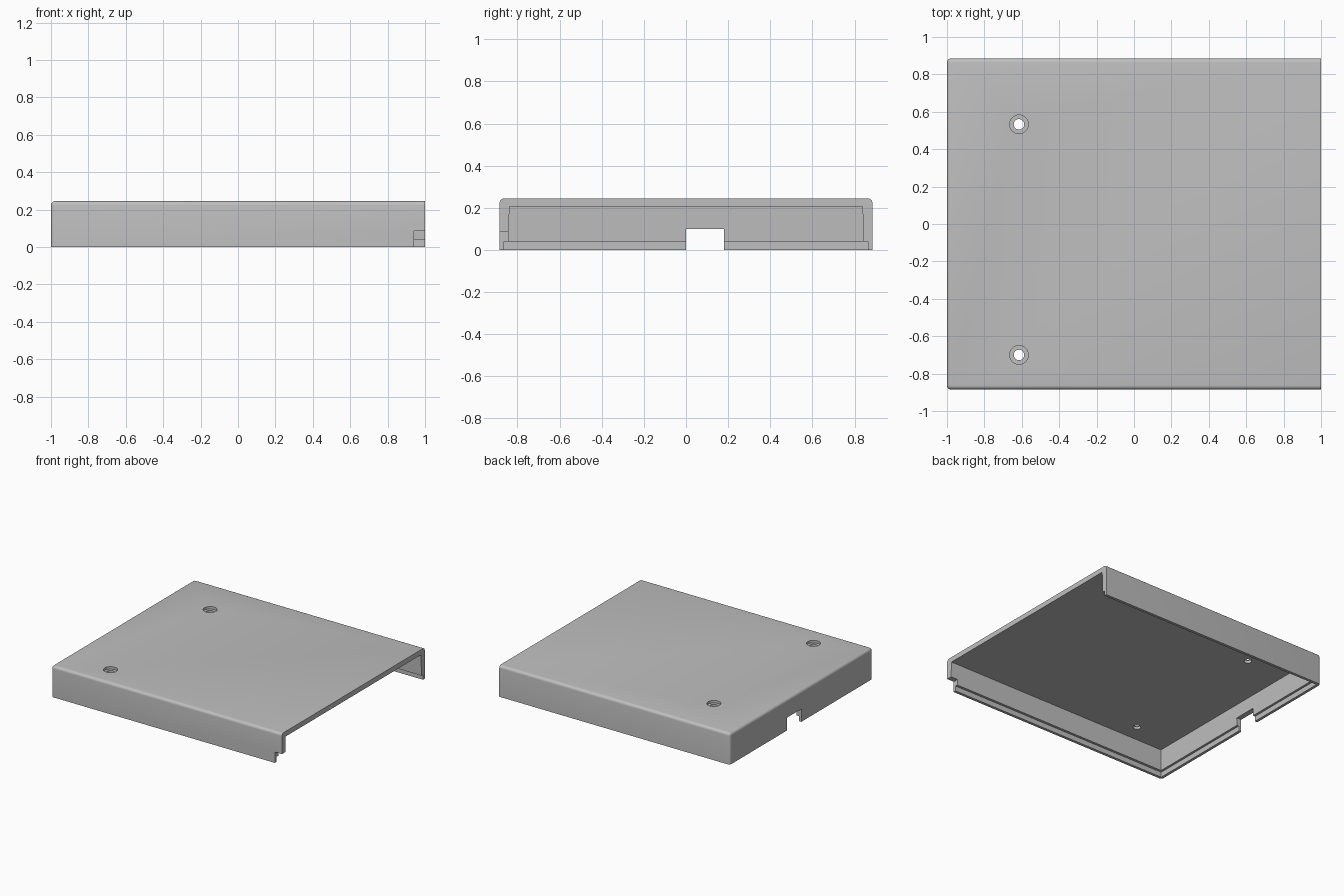
import bpy, bmesh
from mathutils import Matrix

cube = bpy.data.objects.get("Cube")
if cube:
    bpy.data.objects.remove(cube, do_unlink=True)

grey = bpy.data.materials.new("plain grey")
grey.use_nodes = True
colour = (0.52, 0.52, 0.52, 1)
grey.diffuse_color = colour
grey.node_tree.nodes["Principled BSDF"].inputs["Base Color"].default_value = colour


def add_object(name, bm):
    bmesh.ops.recalc_face_normals(bm, faces=bm.faces)
    mesh = bpy.data.meshes.new(name)
    bm.to_mesh(mesh)
    bm.free()
    mesh.materials.append(grey)
    obj = bpy.data.objects.new(name, mesh)
    bpy.context.collection.objects.link(obj)
    return obj


def box_mesh(x0, x1, y0, y1, z0, z1):
    bm = bmesh.new()
    bmesh.ops.create_cube(bm, size=1)
    for v in bm.verts:
        v.co = (x1 if v.co.x > 0 else x0, y1 if v.co.y > 0 else y0, z1 if v.co.z > 0 else z0)
    return bm


def cylinder_mesh(x, y, z0, z1, radius):
    bm = bmesh.new()
    bmesh.ops.create_cone(bm, cap_ends=True, segments=32, radius1=radius, radius2=radius,
                          depth=z1 - z0, matrix=Matrix.Translation((x, y, (z0 + z1) / 2)))
    return bm


# Outer shell with rounded top and closed-end edges
W, H = 0.885, 0.245
bm = box_mesh(-1, 1, -W, W, 0, H)
rounded = []
for e in bm.edges:
    mid = (e.verts[0].co + e.verts[1].co) / 2
    on_top, at_end, at_side = mid.z > H - 0.01, mid.x < -0.99, abs(mid.y) > W - 0.01
    if (on_top and (at_end or at_side)) or (at_end and at_side):
        rounded.append(e)
bmesh.ops.bevel(bm, geom=rounded, offset=0.022, segments=5, profile=0.5, affect='EDGES')
cover = add_object("cover", bm)

# Tapered cavity, open at one end
cavity = box_mesh(-0.955, 1.1, -0.838, 0.838, -0.05, 0.205)
for v in cavity.verts:
    if v.co.z < 0:
        v.co.y *= 1.01
        if v.co.x < 0:
            v.co.x -= 0.008

# Cavity, inner lip rebate, cable opening and corner notch
cuts = [("cavity_cutter", cavity),
        ("lip_cutter", box_mesh(-0.978, 1.1, -0.863, 0.863, -0.06, 0.04)),
        ("cable_cutter", box_mesh(-1.1, -0.9, 0, 0.18, -0.07, 0.1)),
        ("corner_cutter", box_mesh(0.94, 1.2, -0.95, -0.8, -0.08, 0.085))]

# Counterbored screw holes
for y in (0.533, -0.7):
    cuts.append(("bore_cutter", cylinder_mesh(-0.615, y, H - 0.02, 0.3, 0.05)))
    cuts.append(("hole_cutter", cylinder_mesh(-0.615, y, 0.15, 0.31, 0.028)))

bpy.context.view_layer.objects.active = cover
for name, mesh in cuts:
    cutter = add_object(name, mesh)
    cutter.hide_render = True
    mod = cover.modifiers.new(name, 'BOOLEAN')
    mod.operation = 'DIFFERENCE'
    mod.solver = 'EXACT'
    mod.object = cutter
    bpy.ops.object.modifier_apply(modifier=name)
    bpy.data.objects.remove(cutter, do_unlink=True)

bpy.ops.object.select_all(action='DESELECT')
cover.select_set(True)
bpy.ops.object.shade_smooth_by_angle(angle=0.6)
